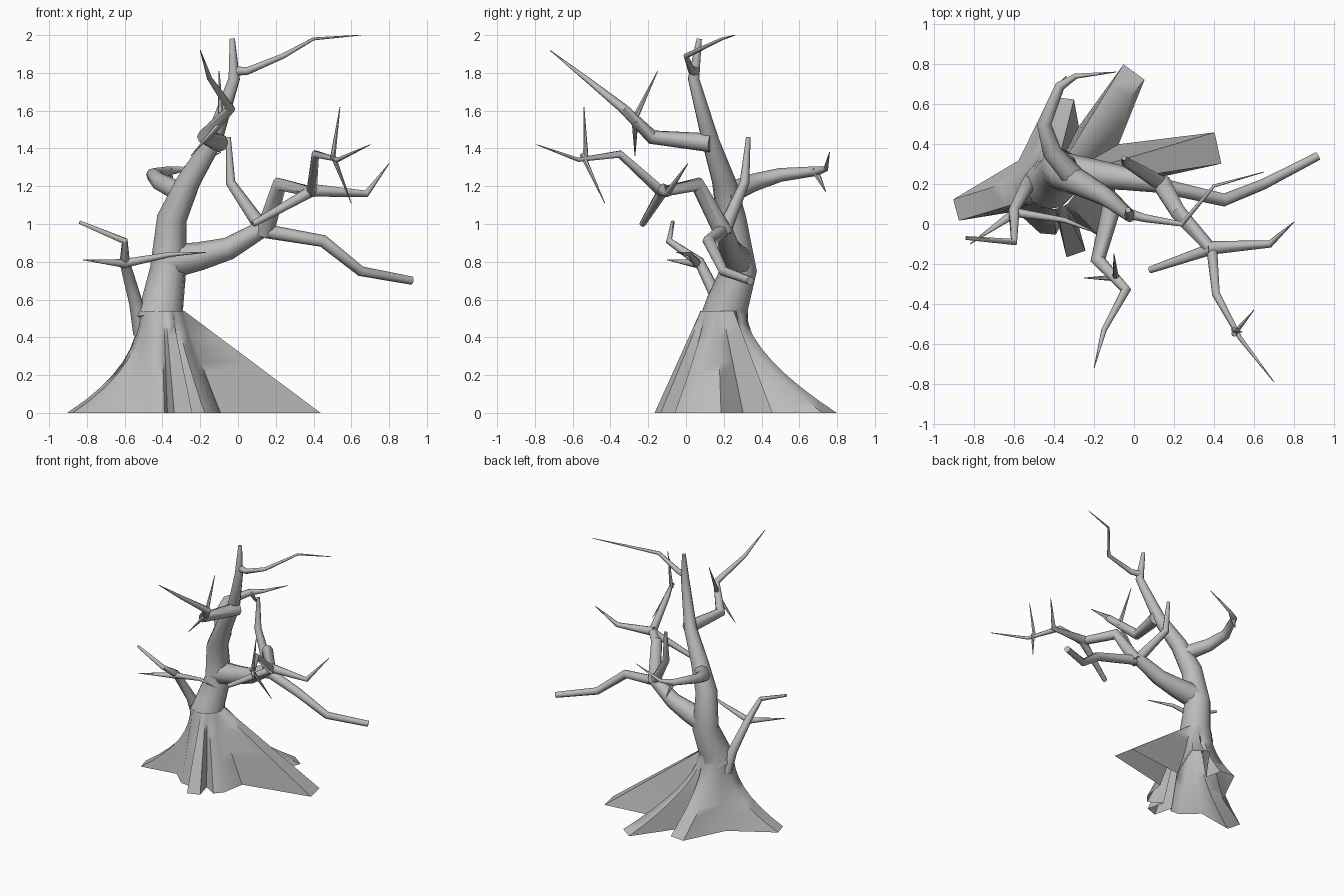
import bpy, bmesh, math
from mathutils import Vector

cube = bpy.data.objects.get("Cube")
if cube:
    bpy.data.objects.remove(cube)

# One plain grey bark
GREY = (.5, .5, .5, 1)
bark = bpy.data.materials.new("grey_bark")
bark.use_nodes = True
bark.diffuse_color = GREY
bark.node_tree.nodes["Principled BSDF"].inputs["Base Color"].default_value = GREY


def skin(name, rings, sharp, caps=True):
    """Bridge equal rings of points into one smooth shaded object."""
    bm = bmesh.new()
    loops = [[bm.verts.new(point) for point in ring] for ring in rings]
    for low, high in zip(loops, loops[1:]):
        count = len(low)
        for i in range(count):
            j = (i + 1) % count
            bm.faces.new((low[i], low[j], high[j], high[i]))
    if caps:
        bm.faces.new(loops[0][::-1])
        bm.faces.new(loops[-1])
    mesh = bpy.data.meshes.new(name)
    bm.to_mesh(mesh)
    bm.free()
    mesh.materials.append(bark)
    obj = bpy.data.objects.new(name, mesh)
    bpy.context.collection.objects.link(obj)
    bpy.ops.object.select_all(action='DESELECT')
    obj.select_set(True)
    bpy.context.view_layer.objects.active = obj
    bpy.ops.object.shade_smooth_by_angle(angle=math.radians(sharp))


def limb(name, path, thick, thin=.002, sides=8):
    """Tube along a path, tapering evenly from thick to thin."""
    points = [Vector(p) for p in path]
    dirs = [(b - a).normalized() for a, b in zip(points, points[1:])]
    side = dirs[0].orthogonal().normalized()
    rings = []
    for k, point in enumerate(points):
        before, after = dirs[max(k - 1, 0)], dirs[min(k, len(dirs) - 1)]
        axis = (before + after).normalized()
        side = (side - axis * side.dot(axis)).normalized()
        up = axis.cross(side)
        radius = thick + (thin - thick) * k / (len(points) - 1)
        rings.append([point + radius * (side * math.cos(a) + up * math.sin(a))
                      for a in (math.tau * i / sides for i in range(sides))])
    skin(name, rings, sharp=50)


def polar(radius, angle):
    return Vector((math.cos(angle), math.sin(angle))) * radius


def root_skirt(name, centre, radius, height, roots):
    """Loft from the trunk down to blunt root tips with hollows between them.
    Each root is (tip x, tip y, tip width, steepness), counterclockwise."""
    spokes = []  # trunk point, ground point, steepness
    for root, following in zip(roots, roots[1:] + roots[:1]):
        ends = [Vector(r[:2]) - centre for r in (root, following)]
        start, stop = [math.atan2(e.y, e.x) for e in ends]
        gap = (stop - start) % math.tau
        corners = [e + sign * r[2] / 2 * Vector((-e.y, e.x)).normalized()
                   for e, r, sign in zip(ends, (root, following), (1, -1))]
        middle = (ends[0] + ends[1]) / 2
        hollow = middle.normalized() * (.1 + .4 * middle.length)
        mean = (root[3] + following[3]) / 2
        spokes += [(polar(radius, start + gap * .3), corners[0], root[3]),
                   (polar(radius, start + gap * .5), hollow, mean),
                   (polar(radius, start + gap * .7), corners[1], following[3])]
    steps = 8
    rings = []
    for step in range(steps + 1):
        rise = step / steps
        flat = [centre + top.lerp(foot, (1 - rise) ** power) for top, foot, power in spokes]
        rings.append([(p.x, p.y, rise * height) for p in flat])
    skin(name, rings, sharp=60, caps=False)


# Roots and trunk
root_skirt("roots", centre=Vector((-.41, .2)), radius=.125, height=.54, roots=[
    (.42, .38, .16, 1), (0, .76, .13, 1.7), (-.36, .63, .12, 1.6), (-.89, .07, .11, 2.2),
    (-.43, -.05, .08, 1), (-.29, -.15, .1, 1), (-.15, -.03, .08, 1.2)])
limb("trunk", [(-.42, .2, .48), (-.4, .22, .58), (-.37, .28, .76), (-.35, .24, 1.03),
               (-.26, .2, 1.23), (-.13, .13, 1.44), (-.02, .04, 1.77), (-.03, .07, 1.98)],
     thick=.13, thin=.014, sides=10)

# Large limb on the left side and its forks
limb("left_limb", [(-.36, .27, .8), (-.2, .25, .83), (-.05, .23, .87), (.14, .2, .98)],
     thick=.09, thin=.045)
limb("left_low_branch", [(.1, .2, .97), (.45, .12, .91), (.65, .2, .75), (.92, .34, .7)],
     thick=.038, thin=.022)
limb("left_rear_branch", [(.14, .2, .96), (-.04, .31, 1.22), (-.05, .33, 1.46)],
     thick=.04, thin=.012)
limb("left_front_branch", [(.14, .2, .95), (.22, .06, 1.21), (.39, -.13, 1.17),
                           (.41, -.35, 1.37), (.53, -.57, 1.34), (.7, -.79, 1.42)],
     thick=.05)
limb("left_side_twig", [(.37, -.12, 1.18), (.68, -.1, 1.16), (.8, .01, 1.32)], thick=.035)
limb("left_inner_twig", [(.4, -.12, 1.18), (.08, -.23, 1)], thick=.03, thin=.017)
limb("left_up_thorn", [(.5, -.53, 1.34), (.54, -.54, 1.62)], thick=.015, sides=6)
limb("left_down_thorn", [(.5, -.55, 1.37), (.6, -.43, 1.11)], thick=.015, sides=6)

# Right low branch with its crossing twig
limb("right_branch", [(-.51, .22, .42), (-.54, .18, .58), (-.6, .07, .8), (-.6, -.09, .91),
                      (-.84, -.07, 1.01)], thick=.045, thin=.01)
limb("right_twig", [(-.61, .06, .79), (-.35, .02, .84), (-.17, -.05, .85)], thick=.024)
limb("right_thorn", [(-.59, .06, .79), (-.82, -.1, .81)], thick=.024)

# Rear branch
limb("rear_branch", [(-.27, .2, 1.15), (-.41, .36, 1.22), (-.45, .5, 1.26), (-.37, .69, 1.28),
                     (-.29, .74, 1.29), (-.09, .76, 1.38)], thick=.06)
limb("rear_thorn", [(-.37, .68, 1.29), (-.34, .74, 1.17)], thick=.022, sides=6)

# Front upper branch
limb("front_branch", [(-.1, .13, 1.43), (-.18, -.18, 1.46), (-.04, -.33, 1.61),
                      (-.15, -.53, 1.77), (-.2, -.72, 1.92)], thick=.05)
limb("front_up_thorn", [(-.09, -.28, 1.54), (-.1, -.15, 1.81)], thick=.018, sides=6)
limb("front_down_thorn", [(-.08, -.27, 1.55), (-.25, -.27, 1.36)], thick=.018, sides=6)

# Top twig
limb("top_twig", [(-.02, .05, 1.81), (.05, .03, 1.81), (.24, 0, 1.89), (.4, .19, 1.98),
                  (.65, .26, 2)], thick=.026)
